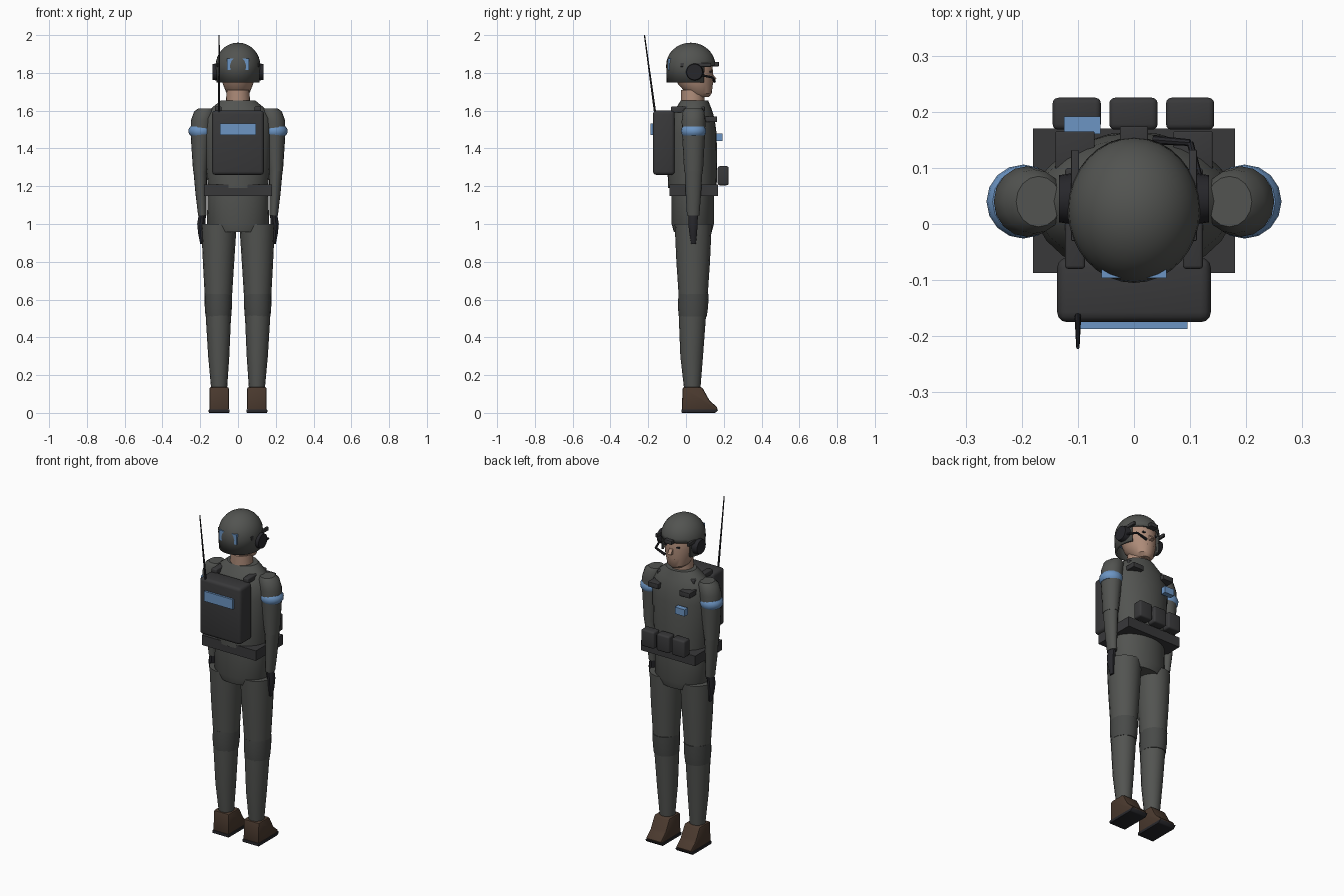
import bpy, bmesh, math
from mathutils import Vector

if "Cube" in bpy.data.objects:
    bpy.data.objects.remove(bpy.data.objects["Cube"])


def mat(name, r, g, b):
    m = bpy.data.materials.new(name)
    m.diffuse_color = (r, g, b, 1)
    m.use_nodes = True
    m.node_tree.nodes["Principled BSDF"].inputs["Base Color"].default_value = m.diffuse_color
    return m


CLOTH = mat("cloth", .085, .088, .082)
KNEE = mat("knee_cloth", .065, .068, .065)
GEAR = mat("gear", .04, .04, .042)
DARK = mat("dark", .02, .02, .024)
BLUE = mat("blue", .15, .30, .55)
SKIN = mat("skin", .42, .26, .19)
BOOT = mat("boot_leather", .07, .042, .028)


def finish(name, bm, m, angle=35):
    bmesh.ops.recalc_face_normals(bm, faces=bm.faces)
    me = bpy.data.meshes.new(name)
    bm.to_mesh(me)
    bm.free()
    me.materials.append(m)
    me.shade_smooth()
    me.set_sharp_from_angle(angle=math.radians(angle))
    ob = bpy.data.objects.new(name, me)
    bpy.context.collection.objects.link(ob)
    return ob


def loft(name, rings, m, n=16, angle=35):
    """Stack of ellipses: (z, centre x, centre y, radius x, radius y)."""
    bm = bmesh.new()
    loops = [[bm.verts.new((cx + rx * math.cos(2 * math.pi * i / n),
                            cy + ry * math.sin(2 * math.pi * i / n), z))
              for i in range(n)] for z, cx, cy, rx, ry in rings]
    for a, b in zip(loops, loops[1:]):
        for i in range(n):
            j = (i + 1) % n
            bm.faces.new((a[i], a[j], b[j], b[i]))
    bm.faces.new(loops[0])
    bm.faces.new(loops[-1])
    return finish(name, bm, m, angle)


def box(name, x0, x1, y0, y1, z0, z1, m, bevel=0):
    bm = bmesh.new()
    bmesh.ops.create_cube(bm, size=1)
    for v in bm.verts:
        v.co = ((x0, x1)[v.co.x > 0], (y0, y1)[v.co.y > 0], (z0, z1)[v.co.z > 0])
    if bevel:
        bmesh.ops.bevel(bm, geom=bm.edges[:], offset=bevel, segments=3,
                        profile=.5, affect='EDGES')
    return finish(name, bm, m)


def rod(name, a, b, r0, r1, m, n=12):
    a, b = Vector(a), Vector(b)
    bm = bmesh.new()
    bmesh.ops.create_cone(bm, cap_ends=True, segments=n, radius1=r0, radius2=r1,
                          depth=(b - a).length)
    q = (b - a).to_track_quat('Z', 'Y')
    for v in bm.verts:
        v.co = q @ v.co + (a + b) / 2
    return finish(name, bm, m)


def extrude_x(name, profile, x0, x1, m, bevel=0):
    """Side profile (y, z) pushed along x, with rounded edges."""
    bm = bmesh.new()
    f = bm.faces.new([bm.verts.new((x0, y, z)) for y, z in profile])
    r = bmesh.ops.extrude_face_region(bm, geom=[f])
    for v in r['geom']:
        if isinstance(v, bmesh.types.BMVert):
            v.co.x = x1
    if bevel:
        bmesh.ops.bevel(bm, geom=bm.edges[:], offset=bevel, segments=2,
                        profile=.5, affect='EDGES')
    return finish(name, bm, m)


# legs, boots and arms, both sides
for s, side in ((-1, "left"), (1, "right")):
    c = s * .1
    extrude_x(side + "_boot", [(-.022, .012), (.16, .012), (.17, .026), (.125, .065),
              (.085, .137), (-.018, .137)], c - .052, c + .052, BOOT, .01)
    extrude_x(side + "_sole", [(-.024, 0), (.155, 0), (.172, .018), (-.024, .018)],
              c - .055, c + .055, DARK, .004)
    loft(side + "_lower_leg", [(.125, c, .033, .042, .043), (.3, s * .102, .03, .056, .06),
         (.53, s * .104, .034, .068, .073)], CLOTH)
    loft(side + "_knee", [(.51, s * .104, .036, .068, .074), (.56, s * .104, .037, .072, .08),
         (.63, s * .104, .04, .073, .08)], KNEE)
    loft(side + "_upper_leg", [(.58, s * .104, .038, .07, .074),
         (.8, s * .103, .038, .083, .089), (1.0, s * .101, .038, .094, .098)], CLOTH)
    loft(side + "_upper_arm", [(1.612, s * .17, .04, .04, .045), (1.595, s * .178, .04, .055, .057),
         (1.545, s * .19, .04, .06, .063), (1.46, s * .195, .04, .055, .06),
         (1.28, s * .2, .04, .038, .05)], CLOTH)
    loft(side + "_forearm", [(1.28, s * .2, .04, .036, .047), (1.15, s * .195, .039, .029, .04),
         (1.045, s * .189, .038, .022, .033)], CLOTH)
    loft(side + "_glove", [(1.05, s * .189, .038, .019, .026), (1.0, s * .194, .037, .022, .026),
         (.95, s * .194, .038, .017, .021), (.895, s * .19, .04, .01, .013)], DARK, 10)
    # rounded arm band
    loft(side + "_arm_band", [(1.468, s * .197, .04, .055, .058), (1.478, s * .197, .04, .063, .064),
         (1.492, s * .197, .04, .066, .066), (1.506, s * .197, .04, .063, .064),
         (1.516, s * .197, .04, .055, .058)], BLUE)

    # headset cups, helmet rails, chest pouches
    rod(side + "_ear_cup", (s * .1, .045, 1.805), (s * .134, .045, 1.805), .047, .042, DARK, 20)
    box(side + "_helmet_rail", s * .105 - .007, s * .105 + .007, -.03, .132,
        1.832, 1.852, GEAR, .002)
    box(side + "_chest_pouch", s * .105 - .035, s * .105 + .035, .09, .165,
        1.54, 1.57, GEAR, .003)
    box(side + "_shoulder_strap", s * .105 - .018, s * .105 + .018, -.08, .1,
        1.59, 1.622, GEAR, .006)

# pelvis, belt and torso
loft("pelvis", [(.957, 0, .036, .135, .1), (1.0, 0, .036, .165, .112),
     (1.17, 0, .036, .16, .112)], CLOTH, 24)
box("belt", -.18, .18, -.087, .17, 1.148, 1.208, GEAR)
loft("torso", [(1.19, 0, .034, .158, .128), (1.3, 0, .033, .17, .132),
     (1.48, 0, .034, .18, .128), (1.56, 0, .036, .175, .115),
     (1.61, 0, .04, .145, .095), (1.655, 0, .045, .09, .072)], CLOTH, 24)

# front pouches and badge
for i, x in enumerate((-.102, -.001, .1)):
    box(f"belt_pouch_{i}", x - .043, x + .043, .168, .225, 1.205, 1.306, GEAR, .01)
box("chest_patch", -.125, -.06, .16, .192, 1.44, 1.48, BLUE)

# backpack, its label and antenna
box("backpack", -.137, .137, -.175, -.06, 1.26, 1.6, GEAR, .018)
box("backpack_label", -.095, .095, -.187, -.17, 1.472, 1.532, BLUE)
rod("antenna", (-.1, -.163, 1.585), (-.1, -.22, 2.0), .006, .003, DARK, 8)

# neck, head and nose
loft("neck", [(1.63, 0, .035, .065, .062), (1.71, 0, .035, .06, .062)], SKIN, 20)
loft("head", [(1.672, 0, .075, .035, .045), (1.69, 0, .07, .06, .066),
     (1.74, 0, .05, .08, .092), (1.79, 0, .04, .09, .103), (1.85, 0, .035, .092, .105),
     (1.9, 0, .03, .075, .09)], SKIN, 20)
extrude_x("nose", [(.13, 1.81), (.162, 1.768), (.13, 1.76)], -.011, .011, SKIN)
box("mouth", -.022, .022, .125, .138, 1.733, 1.738, BOOT)

# helmet: dome with straight skirt, opened over the face
bm = bmesh.new()
bmesh.ops.create_uvsphere(bm, u_segments=32, v_segments=16, radius=1)
bmesh.ops.delete(bm, geom=[v for v in bm.verts if v.co.z < -.01], context='VERTS')
for v in bm.verts:
    v.co = (v.co.x * .118, v.co.y * .13 + .025, 1.84 + v.co.z * .12)
rim = [e for e in bm.edges if e.is_boundary and
       (e.verts[0].co.y + e.verts[1].co.y) / 2 < .092]
r = bmesh.ops.extrude_edge_only(bm, edges=rim)
for v in r['geom']:
    if isinstance(v, bmesh.types.BMVert):
        v.co = (v.co.x * .97, (v.co.y - .025) * .98 + .025, 1.75)
helmet = finish("helmet", bm, CLOTH)
sol = helmet.modifiers.new("thickness", 'SOLIDIFY')
sol.thickness = .012

# helmet marking, front mount, eyewear, microphone
box("helmet_marking", -.058, .058, -.096, -.078, 1.815, 1.875, BLUE)
box("helmet_mount", -.025, .025, .13, .174, 1.835, 1.858, GEAR, .003)
for s in (-1, 1):
    box("eye", s * .035 - .013, s * .035 + .013, .115, .136, 1.803, 1.811, DARK)
rod("microphone_arm", (.12, .07, 1.79), (.1, .145, 1.775), .006, .006, DARK, 8)
rod("microphone_boom", (.1, .145, 1.775), (.035, .15, 1.755), .006, .008, DARK, 8)
